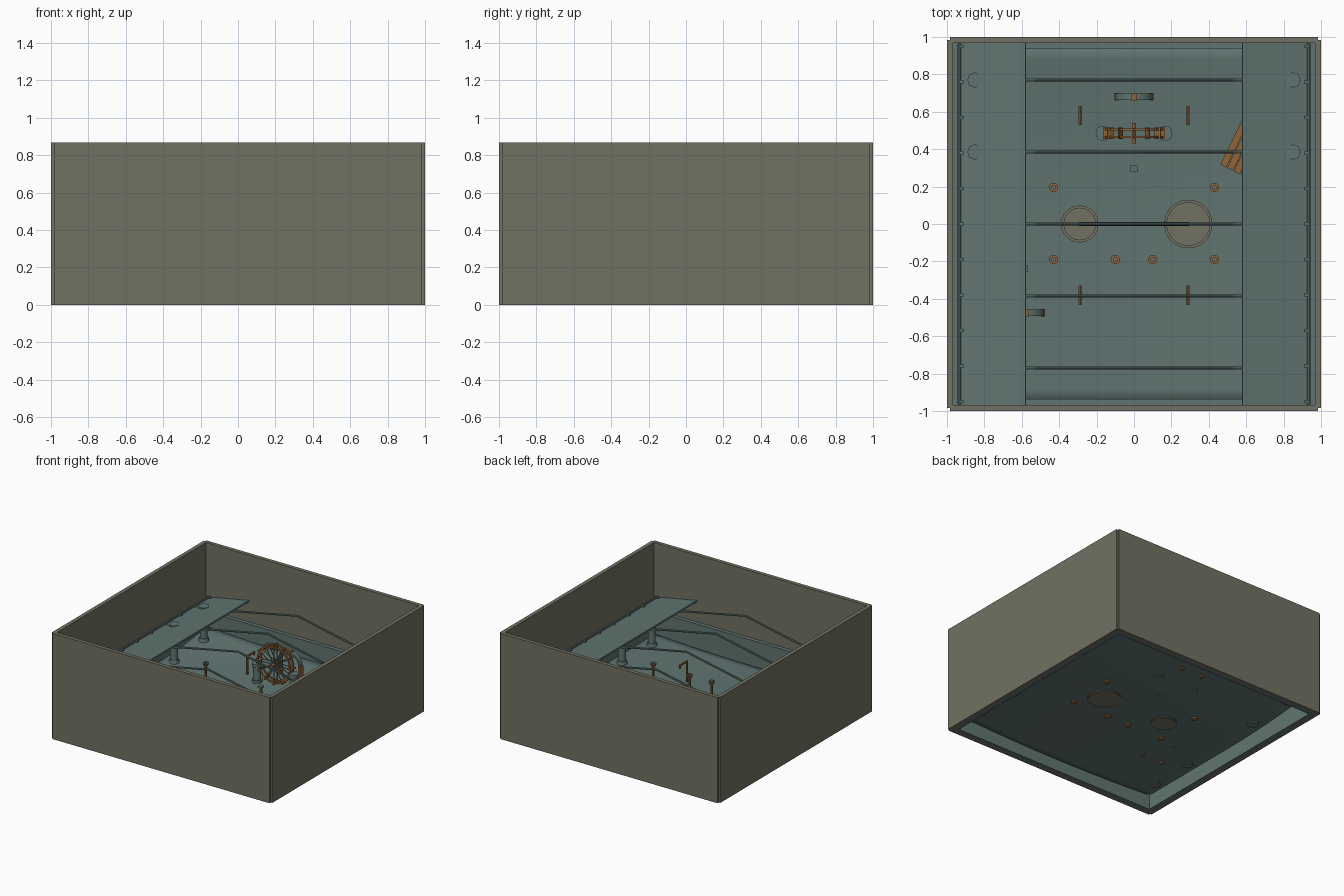
import bpy, bmesh
from math import pi, sin, cos, radians, atan
from mathutils import Vector, Matrix

cube = bpy.data.objects.get("Cube")
if cube:
    bpy.data.objects.remove(cube)


def material(name, rgb):
    m = bpy.data.materials.new(name)
    m.use_nodes = True
    m.diffuse_color = (*rgb, 1)
    m.node_tree.nodes["Principled BSDF"].inputs["Base Color"].default_value = (*rgb, 1)
    return m


OLIVE = material("olive stone", (0.17, 0.165, 0.125))
TEAL = material("grey teal", (0.115, 0.175, 0.165))
COPPER = material("copper brown", (0.28, 0.125, 0.04))


def finish(name, bm, mat, smooth=False):
    mesh = bpy.data.meshes.new(name)
    bm.to_mesh(mesh)
    bm.free()
    mesh.materials.append(mat)
    ob = bpy.data.objects.new(name, mesh)
    bpy.context.collection.objects.link(ob)
    if smooth:
        bpy.ops.object.select_all(action='DESELECT')
        ob.select_set(True)
        bpy.context.view_layer.objects.active = ob
        bpy.ops.object.shade_smooth_by_angle(angle=radians(35))
    return ob


def box(name, centre, size, mat, rot=None):
    bm = bmesh.new()
    m = Matrix.Translation(centre) @ (rot or Matrix()) @ Matrix.Diagonal((*size, 1))
    bmesh.ops.create_cube(bm, size=1, matrix=m)
    return finish(name, bm, mat)


def rod(name, a, b, r, mat, sides=12, r2=None):
    a, b = Vector(a), Vector(b)
    bm = bmesh.new()
    turn = (b - a).to_track_quat('Z', 'Y').to_matrix().to_4x4()
    bmesh.ops.create_cone(bm, cap_ends=True, segments=sides, radius1=r,
                          radius2=r if r2 is None else r2, depth=(b - a).length,
                          matrix=Matrix.Translation((a + b) / 2) @ turn)
    return finish(name, bm, mat, True)


def lathe(name, centre, profile, mat, sides=24, turn=None):
    """Closed ring turned from (radius, height) points."""
    bm = bmesh.new()
    m = Matrix.Translation(centre) @ (turn or Matrix())
    rings = [[bm.verts.new(m @ Vector((r * cos(2 * pi * i / sides), r * sin(2 * pi * i / sides), h)))
              for r, h in profile] for i in range(sides)]
    n = len(profile)
    for i in range(sides):
        p, q = rings[i], rings[(i + 1) % sides]
        for j in range(n):
            k = (j + 1) % n
            bm.faces.new((p[j], q[j], q[k], p[k]))
    bmesh.ops.recalc_face_normals(bm, faces=bm.faces)
    return finish(name, bm, mat, True)


def ground(x, y):
    return 0.11 + 0.03 * x * x + 0.07 * max(y, 0) ** 2


def roof(x):
    return 0.60 - 0.19 * abs(x)


# Outer walls and the lining at their foot
for s, side in ((-1, "right"), (1, "left")):
    box(side + "_wall", (0.984 * s, 0, 0.434), (0.032, 1.97, 0.868), OLIVE)
    box(side + "_lining", (0.953 * s, 0, 0.16), (0.034, 1.936, 0.32), TEAL)
for s, side in ((-1, "front"), (1, "back")):
    box(side + "_wall", (0, 0.984 * s, 0.434), (1.97, 0.032, 0.868), OLIVE)
    box(side + "_lining", (0, 0.953 * s, 0.16), (1.936, 0.034, 0.32), TEAL)

# Sagging floor
bm = bmesh.new()
bmesh.ops.create_grid(bm, x_segments=24, y_segments=24, size=0.96)
for v in bm.verts:
    v.co.z = ground(v.co.x, v.co.y)
floor = finish("floor", bm, TEAL, True)
thick = floor.modifiers.new("thickness", 'SOLIDIFY')
thick.thickness = 0.015

# Round pads set in the floor, with a shaft between them
for x, r in ((-0.29, 0.10), (0.29, 0.13)):
    z = ground(x, 0)
    rod("round_pad", (x, 0, z - 0.025), (x, 0, z + 0.012), r - 0.008, OLIVE, 20)
    lathe("pad_rim", (x, 0, z), [(r - 0.015, -0.02), (r, -0.02), (r, 0.022), (r - 0.015, 0.022)], OLIVE, 20)
rod("shaft", (-0.29, 0, 0.16), (0.29, 0, 0.16), 0.011, TEAL)
for x in (-0.29, 0.29):
    rod("shaft_support", (x, 0, 0.11), (x, 0, 0.165), 0.011, TEAL)

# Side roofs with eave rails and columns
tilt = atan(0.19)
for s in (-1, 1):
    box("side_roof", (0.757 * s, 0, roof(0.757)), (0.363, 1.936, 0.012), TEAL, Matrix.Rotation(tilt * s, 4, 'Y'))
    rod("eave_rail", (0.935 * s, -0.965, roof(0.935) + 0.012), (0.935 * s, 0.965, roof(0.935) + 0.012), 0.009, TEAL, 8)
    for i in range(11):
        y = -0.95 + 0.19 * i
        box("rail_stud", (0.92 * s, y, roof(0.92) + 0.008), (0.02, 0.015, 0.02), TEAL)
    for y in (-0.77, -0.385, 0.385, 0.77):
        x, z = 0.85 * s, ground(0.85, y)
        top = 0.455 if y > 0 else 0.425
        rod("column", (x, y, z - 0.025), (x, y, top - 0.02), 0.03, TEAL, 16)
        rod("column_base", (x, y, z - 0.025), (x, y, z + 0.025), 0.045, TEAL, 16, 0.035)
        rod("column_cap", (x, y, top - 0.025), (x, y, top), 0.04, TEAL, 16)

# Rafters meeting at the ridge
for y in (-0.77, -0.385, 0, 0.385, 0.77):
    for s in (-1, 1):
        rod("rafter", (0, y, roof(0)), (0.94 * s, y, roof(0.94) - 0.01), 0.008, TEAL, 8)
        box("rafter_bracket", (0.56 * s, y, roof(0.56) - 0.008), (0.06, 0.016, 0.016), TEAL,
            Matrix.Rotation(tilt * s, 4, 'Y'))

# Paddle wheel on its axle
hub = Vector((0, 0.485, 0.315))
flat = Matrix.Rotation(pi / 2, 4, 'X')
for dy in (-0.02, 0.02):
    c = hub + Vector((0, dy, 0))
    lathe("wheel_rim", c, [(0.142, -0.005), (0.155, -0.005), (0.155, 0.005), (0.142, 0.005)], COPPER, 24, flat)
    for i in range(12):
        a = 2 * pi * i / 12
        rod("wheel_spoke", c, c + Vector((0.145 * cos(a), 0, 0.145 * sin(a))), 0.004, TEAL, 6)
for i in range(12):
    a = 2 * pi * i / 12
    box("wheel_paddle", hub + Vector((0.145 * cos(a), 0, 0.145 * sin(a))), (0.04, 0.06, 0.008), COPPER,
        Matrix.Rotation(-a, 4, 'Y'))
rod("wheel_axle", hub - Vector((0, 0.055, 0)), hub + Vector((0, 0.055, 0)), 0.012, COPPER)
for x in (-0.165, 0.165):
    z = ground(x, 0.485)
    rod("wheel_pillar", (x, 0.485, z - 0.02), (x, 0.485, 0.27), 0.03, TEAL, 16)
    rod("wheel_pillar_cap", (x, 0.485, 0.255), (x, 0.485, 0.28), 0.04, TEAL, 16)
    rod("wheel_pillar_base", (x, 0.485, z - 0.02), (x, 0.485, z + 0.02), 0.04, TEAL, 16)


# Small arches with a copper keystone and feet
def arch(x, y):
    bm = bmesh.new()
    steps, z = 16, ground(x, y)
    loops = []
    for i in range(steps + 1):
        a = pi * i / steps
        loops.append([bm.verts.new((x + r * cos(a), y + w, z + 0.1 + r * sin(a)))
                      for r, w in ((0.085, -0.018), (0.1, -0.018), (0.1, 0.018), (0.085, 0.018))])
    for p, q in zip(loops, loops[1:]):
        for j in range(4):
            bm.faces.new((p[j], q[j], q[(j + 1) % 4], p[(j + 1) % 4]))
    bmesh.ops.recalc_face_normals(bm, faces=bm.faces)
    finish("arch_band", bm, TEAL, True)
    box("arch_keystone", (x, y, z + 0.194), (0.03, 0.042, 0.03), COPPER)
    for s in (-1, 1):
        box("arch_leg", (x + 0.093 * s, y, z + 0.04), (0.02, 0.042, 0.13), COPPER)


arch(0, 0.68)
arch(-0.58, -0.475)

# Hooked posts
for x in (-0.29, 0.29):
    for y in (-0.38, 0.58):
        z = ground(x, y)
        rod("hook_post", (x, y - 0.045, z - 0.02), (x, y - 0.045, 0.285), 0.008, COPPER, 8)
        rod("hook_arm", (x, y - 0.052, 0.28), (x, y + 0.05, 0.28), 0.008, COPPER, 8)
        rod("hook_tip", (x, y + 0.045, 0.28), (x, y + 0.045, 0.255), 0.007, COPPER, 8)

# Lamp posts
for x, y in ((-0.43, 0.195), (0.43, 0.195), (-0.43, -0.19), (0.43, -0.19), (-0.1, -0.19), (0.1, -0.19)):
    z = ground(x, y)
    rod("lamp_base", (x, y, z - 0.025), (x, y, z + 0.015), 0.025, COPPER)
    rod("lamp_stem", (x, y, z), (x, y, z + 0.19), 0.009, COPPER, 8)
    rod("lamp_cup", (x, y, z + 0.175), (x, y, z + 0.2), 0.015, COPPER, 12, 0.025)
    rod("lamp_cap", (x, y, z + 0.2), (x, y, z + 0.21), 0.013, TEAL)

# Small marker posts
for x, y in ((0, 0.295), (-0.585, -0.24)):
    z = ground(x, y)
    box("marker_post", (x, y, z + 0.03), (0.02, 0.02, 0.1), COPPER)
    box("marker_cap", (x, y, z + 0.085), (0.035, 0.035, 0.012), TEAL)

# Plank platform under the left roof
spin = Matrix.Rotation(radians(-26), 4, 'Z')
middle = Vector((0.615, 0.41, ground(0.615, 0.41) + 0.035))
for i in range(5):
    offset = spin @ Vector((-0.08 + 0.04 * i, 0, 0))
    box("plank", middle + offset, (0.035, 0.3, 0.014), COPPER, spin)
for dy in (-0.1, 0.1):
    box("plank_bearer", middle + spin @ Vector((0, dy, -0.02)), (0.19, 0.025, 0.03), COPPER, spin)
